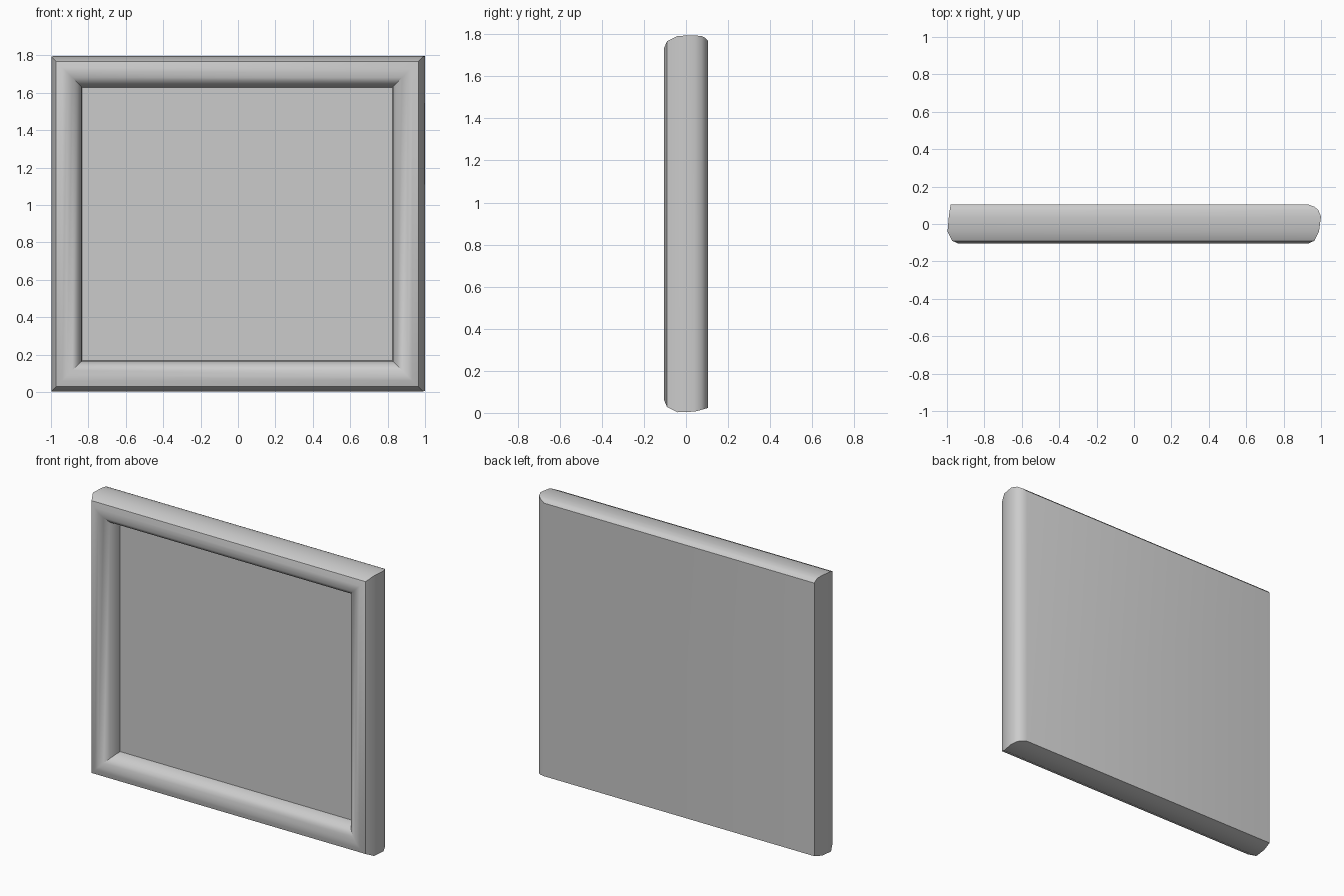
import bpy
import math

cube = bpy.data.objects.get("Cube")
if cube:
    bpy.data.objects.remove(cube, do_unlink=True)

# Single plain grey finish
grey = bpy.data.materials.new("plain_grey")
grey.use_nodes = True
colour = (0.6, 0.6, 0.6, 1)
grey.diffuse_color = colour
grey.node_tree.nodes["Principled BSDF"].inputs["Base Color"].default_value = colour


def make_object(name, verts, faces):
    mesh = bpy.data.meshes.new(name)
    mesh.from_pydata(verts, [], faces)
    mesh.materials.append(grey)
    obj = bpy.data.objects.new(name, mesh)
    bpy.context.collection.objects.link(obj)
    return obj


# Rounded moulding shared by all four sides: (depth y, inset from outer edge)
LEFT, RIGHT, BOTTOM, TOP = -1.0, 1.0, 0.0, 1.795
PANEL_Y, BACK_Y = 0.0, 0.105
moulding = [(PANEL_Y, 0.167), (-0.035, 0.162), (-0.07, 0.143), (-0.092, 0.115),
            (-0.104, 0.085), (-0.104, 0.06), (-0.09, 0.028), (-0.04, 0.003)]
rows = [(y, d, d + 0.008, d, d) for y, d in moulding]

# Outer rear edges differ per side: y, then left, right, bottom, top insets
rows += [(0.04, 0.01, 0.0, 0.006, 0.0),
         (0.075, 0.015, 0.015, 0.015, 0.004),
         (0.092, 0.018, 0.035, 0.02, 0.013),
         (BACK_Y, 0.02, 0.07, 0.024, 0.027)]

# Mitred frame, swept around four corners and closed across the back
verts, faces = [], []
for y, l, r, b, t in rows:
    x0, x1, z0, z1 = LEFT + l, RIGHT - r, BOTTOM + b, TOP - t
    verts += [(x0, y, z0), (x1, y, z0), (x1, y, z1), (x0, y, z1)]
for i in range(len(rows) - 1):
    for k in range(4):
        n = (k + 1) % 4
        faces.append((4 * i + k, 4 * i + 4 + k, 4 * i + 4 + n, 4 * i + n))
last = 4 * (len(rows) - 1)
faces.append((last + 3, last + 2, last + 1, last))
frame = make_object("frame", verts, faces)

# Flat recessed panel filling the opening
panel = make_object("panel", verts[:4], [(0, 1, 2, 3)])

# Smooth moulding with crisp mitres and rims
bpy.ops.object.select_all(action='DESELECT')
frame.select_set(True)
bpy.context.view_layer.objects.active = frame
bpy.ops.object.shade_smooth_by_angle(angle=math.radians(35))
